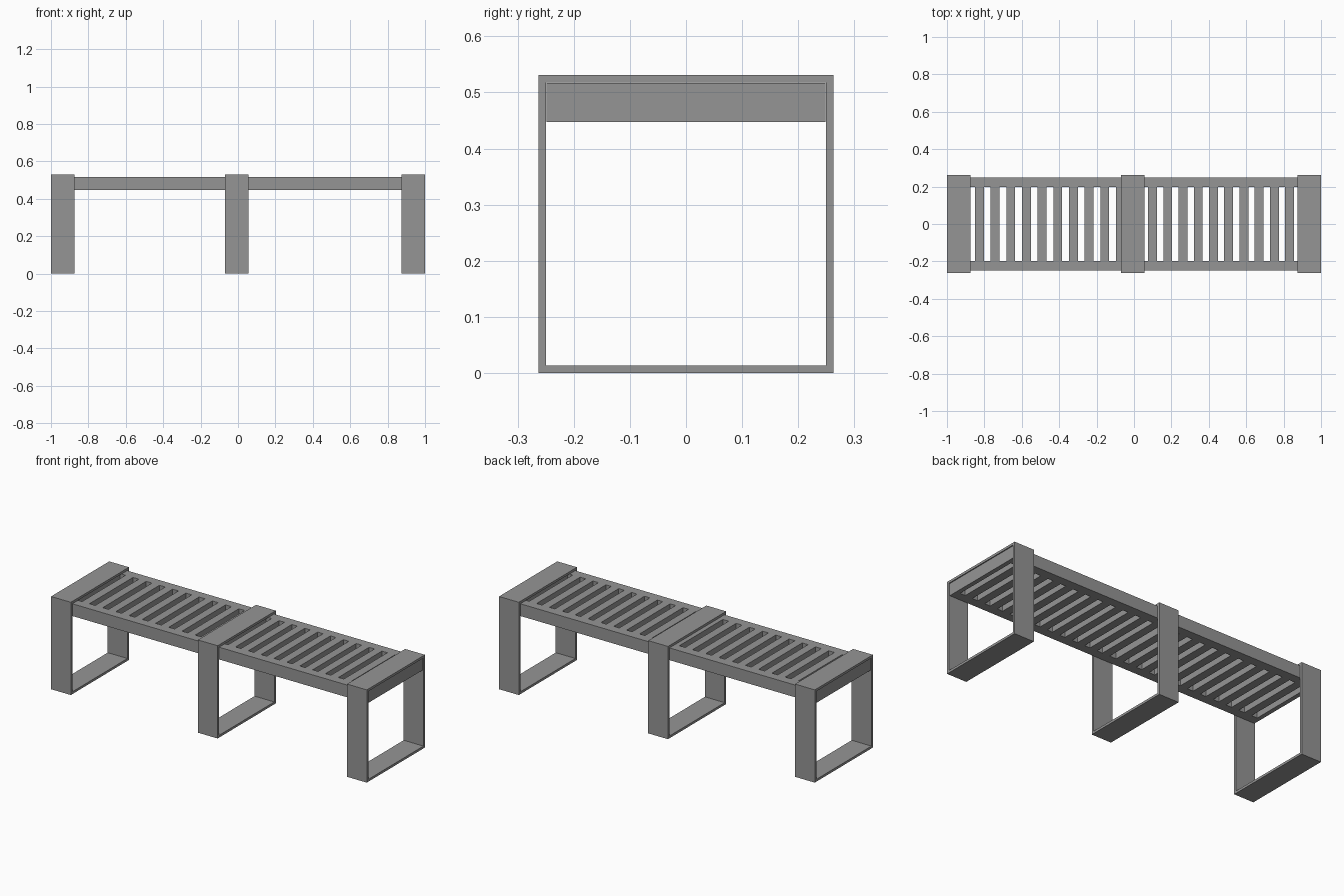
import bpy
import bmesh

if "Cube" in bpy.data.objects:
    bpy.data.objects.remove(bpy.data.objects["Cube"], do_unlink=True)

GREY = (0.3, 0.3, 0.3, 1.0)
grey = bpy.data.materials.new("grey metal")
grey.use_nodes = True
grey.diffuse_color = GREY
grey.node_tree.nodes["Principled BSDF"].inputs["Base Color"].default_value = GREY


def add_object(name, bm):
    bmesh.ops.recalc_face_normals(bm, faces=bm.faces)
    mesh = bpy.data.meshes.new(name)
    bm.to_mesh(mesh)
    bm.free()
    mesh.materials.append(grey)
    obj = bpy.data.objects.new(name, mesh)
    bpy.context.collection.objects.link(obj)
    return obj


def box(name, x0, x1, y0, y1, z0, z1):
    bm = bmesh.new()
    bmesh.ops.create_cube(bm, size=1)
    bmesh.ops.scale(bm, vec=(x1 - x0, y1 - y0, z1 - z0), verts=bm.verts)
    bmesh.ops.translate(bm, vec=((x0 + x1) / 2, (y0 + y1) / 2, (z0 + z1) / 2), verts=bm.verts)
    return add_object(name, bm)


def loop_frame(name, x0, x1, half, height, t):
    """Rectangular band with mitred corners, swept along x."""
    bm = bmesh.new()

    def ring(inset):
        h = half - inset
        return [bm.verts.new((x0, y, z)) for y, z in
                ((-h, inset), (h, inset), (h, height - inset), (-h, height - inset))]

    outer, inner = ring(0), ring(t)
    faces = []
    for i in range(4):
        j = (i + 1) % 4
        faces.append(bm.faces.new((outer[i], outer[j], inner[j], inner[i])))
    result = bmesh.ops.extrude_face_region(bm, geom=faces, use_keep_orig=True)
    moved = [g for g in result["geom"] if isinstance(g, bmesh.types.BMVert)]
    bmesh.ops.translate(bm, vec=(x1 - x0, 0, 0), verts=moved)
    return add_object(name, bm)


# Three flat-bar loop legs
HALF, HEIGHT, BAR = 0.263, 0.531, 0.0135
for label, start in (("right", -1.0), ("middle", -0.07), ("left", 0.875)):
    loop_frame(label + "_leg_frame", start, start + 0.125, HALF, HEIGHT, BAR)

# Long rails of the seat
END, LOW, TOP = 0.995, 0.447, 0.517
RAIL_IN, RAIL_OUT = 0.197, 0.2485
box("front_rail", -END, END, -RAIL_OUT, -RAIL_IN, LOW, TOP)
box("back_rail", -END, END, RAIL_IN, RAIL_OUT, LOW, TOP)

# Cross slats, continuing beneath the leg frames
SLAT = 0.047
starts = [-0.85 + 0.0838 * i for i in range(-1, 10)]
starts += [0.075 + 0.0815 * i for i in range(-1, 11)]
for n, x in enumerate(starts):
    box(f"slat_{n + 1}", x, x + SLAT, -RAIL_IN, RAIL_IN, LOW, TOP)

# Boards closing the two ends of the seat
box("right_end_board", -END, -0.97, -RAIL_IN, RAIL_IN, LOW, TOP)
box("left_end_board", 0.97, END, -RAIL_IN, RAIL_IN, LOW, TOP)
